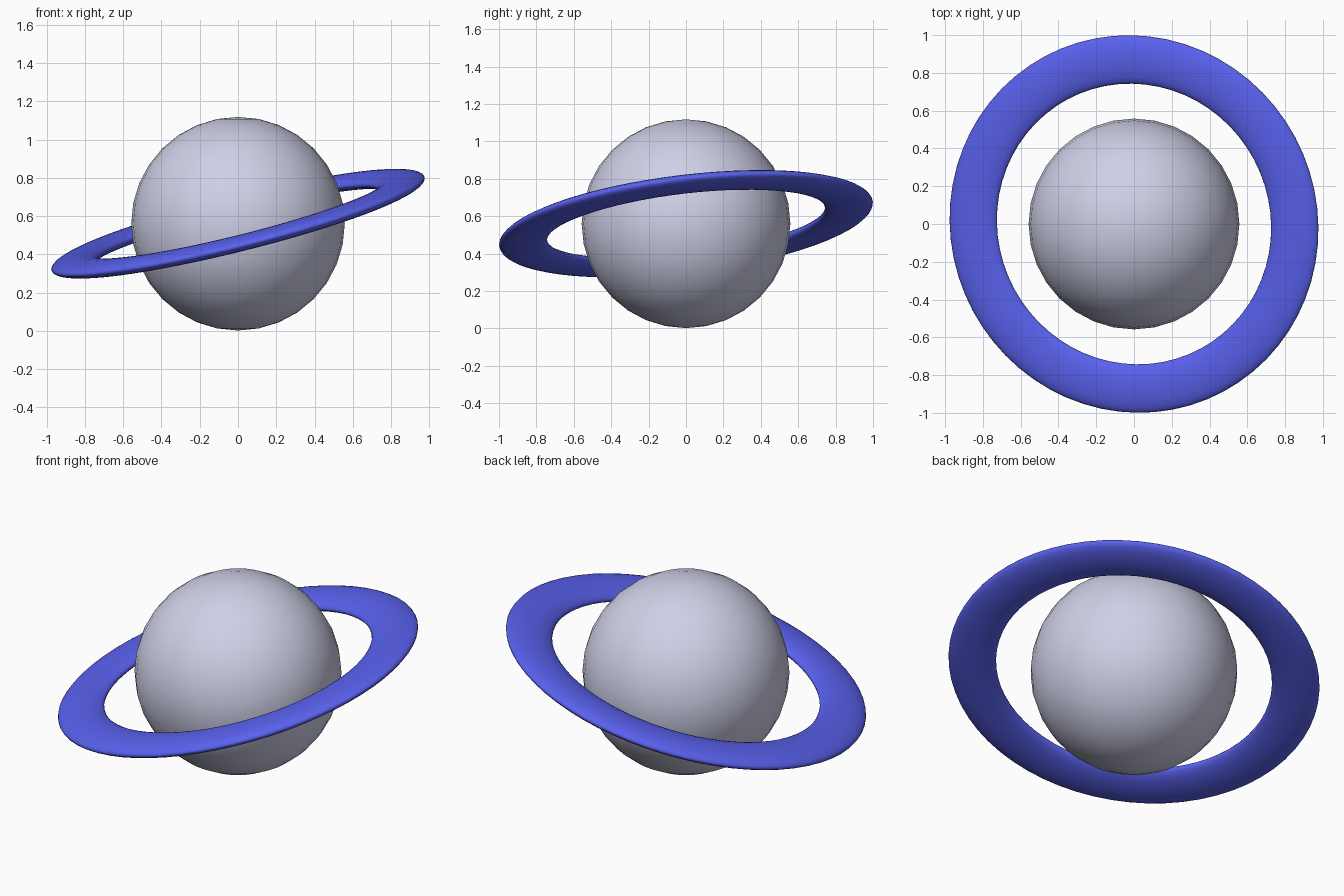
import bpy
from mathutils import Vector

if "Cube" in bpy.data.objects:
    bpy.data.objects.remove(bpy.data.objects["Cube"])

CENTRE = Vector((0, 0, 0.56))

# Planet ball
bpy.ops.mesh.primitive_uv_sphere_add(segments=32, ring_count=16, radius=0.558, location=CENTRE)
planet = bpy.context.object
planet.name = "planet"
bpy.ops.object.shade_smooth()

# Tilted ring: a torus flattened along its own axis
bpy.ops.mesh.primitive_torus_add(major_segments=64, minor_segments=24,
                                 major_radius=0.877, minor_radius=0.129, location=CENTRE)
ring = bpy.context.object
ring.name = "ring"
ring.scale.z = 0.32
normal = Vector((-0.25, -0.12, 1))
ring.rotation_euler = Vector((0, 0, 1)).rotation_difference(normal).to_euler()
bpy.ops.object.shade_smooth()

blue = bpy.data.materials.new("ring_blue")
blue.diffuse_color = (0.1, 0.12, 0.85, 1)
blue.use_nodes = True
blue.node_tree.nodes["Principled BSDF"].inputs["Base Color"].default_value = blue.diffuse_color
ring.data.materials.append(blue)

# Pale lavender tint on the planet
pale = bpy.data.materials.new("planet_pale")
pale.diffuse_color = (0.62, 0.63, 0.8, 1)
pale.use_nodes = True
pale.node_tree.nodes["Principled BSDF"].inputs["Base Color"].default_value = pale.diffuse_color
planet.data.materials.append(pale)
